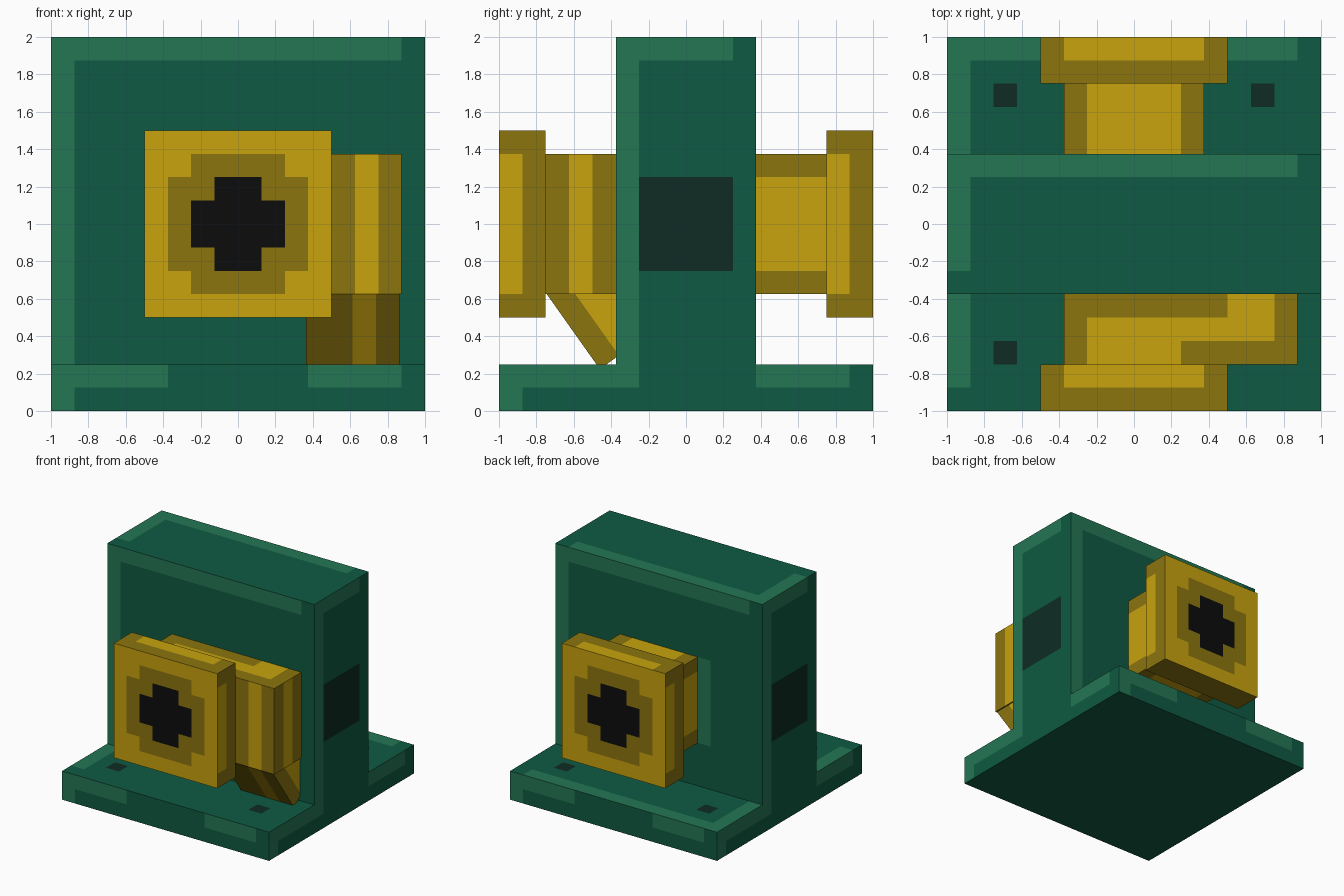
import bpy, bmesh, math
from mathutils import Vector, Matrix

if "Cube" in bpy.data.objects:
    bpy.data.objects.remove(bpy.data.objects["Cube"], do_unlink=True)

CELL = 0.125


def linear(c):
    c /= 255
    return c / 12.92 if c <= 0.04045 else ((c + 0.055) / 1.055) ** 2.4


def material(name, *rgb):
    mat = bpy.data.materials.new(name)
    mat.use_nodes = True
    colour = [linear(c) for c in rgb] + [1]
    mat.diffuse_color = colour
    mat.node_tree.nodes["Principled BSDF"].inputs["Base Color"].default_value = colour
    return mat


MATS = [material("green", 15, 90, 66), material("light green", 36, 118, 84),
        material("dark green", 14, 44, 36), material("gold", 200, 163, 14),
        material("dark gold", 140, 117, 15), material("black", 12, 12, 12)]
GREEN, LIGHT, DARK, GOLD, BRONZE, BLACK = range(len(MATS))


def seen_from(normal, c):
    """Side name with the face centre as across and up coordinates."""
    x, y, z = normal
    if abs(z) > 0.5:
        return ("top" if z > 0 else "bottom"), c.x, c.y
    if abs(y) > 0.5:
        return ("back", -c.x, c.z) if y > 0 else ("front", c.x, c.z)
    return ("right", c.y, c.z) if x > 0 else ("left", -c.y, c.z)


def block(name, low, high, paint):
    """Box cut into square cells, each cell coloured by the paint rule."""
    low, high = Vector(low), Vector(high)
    size = high - low
    bm = bmesh.new()
    bmesh.ops.create_cube(bm, size=1)
    bmesh.ops.transform(bm, verts=bm.verts,
                        matrix=Matrix.Translation((low + high) / 2) @ Matrix.Diagonal(size.to_4d()))
    for axis in range(3):
        normal = Vector([float(i == axis) for i in range(3)])
        for i in range(1, math.ceil(size[axis] / CELL - 0.01)):
            bmesh.ops.bisect_plane(bm, geom=bm.verts[:] + bm.edges[:] + bm.faces[:],
                                   plane_co=low + normal * i * CELL, plane_no=normal)
    bm.normal_update()
    for face in bm.faces:
        face.material_index = paint(*seen_from(face.normal, face.calc_center_median()))
    mesh = bpy.data.meshes.new(name)
    bm.to_mesh(mesh)
    bm.free()
    for mat in MATS:
        mesh.materials.append(mat)
    ob = bpy.data.objects.new(name, mesh)
    bpy.context.collection.objects.link(ob)
    return ob


# Base slab with highlighted rims and four bolt spots
def paint_base(side, u, v):
    if side == "bottom":
        return GREEN
    if side == "top":
        if 0.625 < abs(u) < 0.75 and 0.625 < abs(v) < 0.75:
            return DARK
        rim = (u < -0.875 and v > -0.875) or (v > 0.875 and u < 0.875)
        return LIGHT if rim else GREEN
    gap_start = -0.375 if side in ("front", "back") else -0.25
    upper = v > 0.125 and u < 0.875 and not gap_start < u < 0.375
    return LIGHT if u < -0.875 or upper else GREEN


# Upright wall with highlighted rims and a dark panel on each end
def paint_wall(side, u, v):
    if side == "bottom":
        return GREEN
    if side == "top":
        rim = (u < -0.875 and v > -0.25) or (v > 0.25 and u < 0.875)
        return LIGHT if rim else GREEN
    half = 1 if side in ("front", "back") else 0.375
    if half < 1 and abs(u) < 0.25 and 0.75 < v < 1.25:
        return DARK
    if half == 1 and 0.375 < u < 0.5 and 0.625 < v < 1.375:
        return LIGHT
    rim = u < CELL - half or (v > 1.875 and u < half - CELL)
    return LIGHT if rim else GREEN


# Square end plate with a stepped recess and a cross
def plate_paint(centre):
    def paint(side, u, v):
        a, b = abs(u), abs(v - 1)
        if side in ("front", "back"):
            if (a < 0.25 and b < 0.125) or (a < 0.125 and b < 0.25):
                return BLACK
            if (a < 0.375 and b < 0.25) or (a < 0.25 and b < 0.375):
                return BRONZE
            return GOLD
        if side == "top":
            return GOLD if v > centre and a < 0.375 else BRONZE
        if side == "bottom":
            return BRONZE
        middle = centre if side == "right" else -centre
        return GOLD if u < middle and b < 0.375 else BRONZE
    return paint


def paint_back_neck(side, u, v):
    if side in ("left", "right"):
        return GOLD if abs(v - 1) < 0.25 else BRONZE
    return GOLD if abs(u) < 0.25 else BRONZE


def paint_front_neck(side, u, v):
    if side == "top":
        lit = ((-0.25 < u < 0.25 and v < -0.5) or (0.25 < u < 0.75 and -0.625 < v < -0.5)
               or (0.5 < u < 0.75 and v > -0.5))
    elif side == "right":
        lit = -0.625 < u < -0.5
    elif side == "left":
        lit = abs(v - 1) < 0.25
    else:
        lit = 0.625 < u < 0.75
    return GOLD if lit else BRONZE


def paint_chute(side, u, v):
    if side == "front":
        return GOLD if 0.25 < u < 0.375 else BRONZE
    if side in ("left", "right"):
        return GOLD if abs(u) > 0.125 else BRONZE
    return BRONZE


block("base", (-1, -1, 0), (1, 1, 0.25), paint_base)
block("wall", (-1, -0.375, 0.25), (1, 0.375, 2), paint_wall)
block("front_plate", (-0.5, -1, 0.5), (0.5, -0.75, 1.5), plate_paint(-0.875))
block("back_plate", (-0.5, 0.75, 0.5), (0.5, 1, 1.5), plate_paint(0.875))
block("front_neck", (-0.375, -0.75, 0.625), (0.875, -0.375, 1.375), paint_front_neck)
block("back_neck", (-0.375, 0.375, 0.625), (0.375, 0.75, 1.375), paint_back_neck)

# Slanted chute between the front neck and the base
chute = block("slanted_chute", (0, 0, 0), (0.5, 0.375, 0.495), paint_chute)
chute.location = (0.363, -0.461, 0.2245)
chute.rotation_euler.x = math.radians(35.3)
